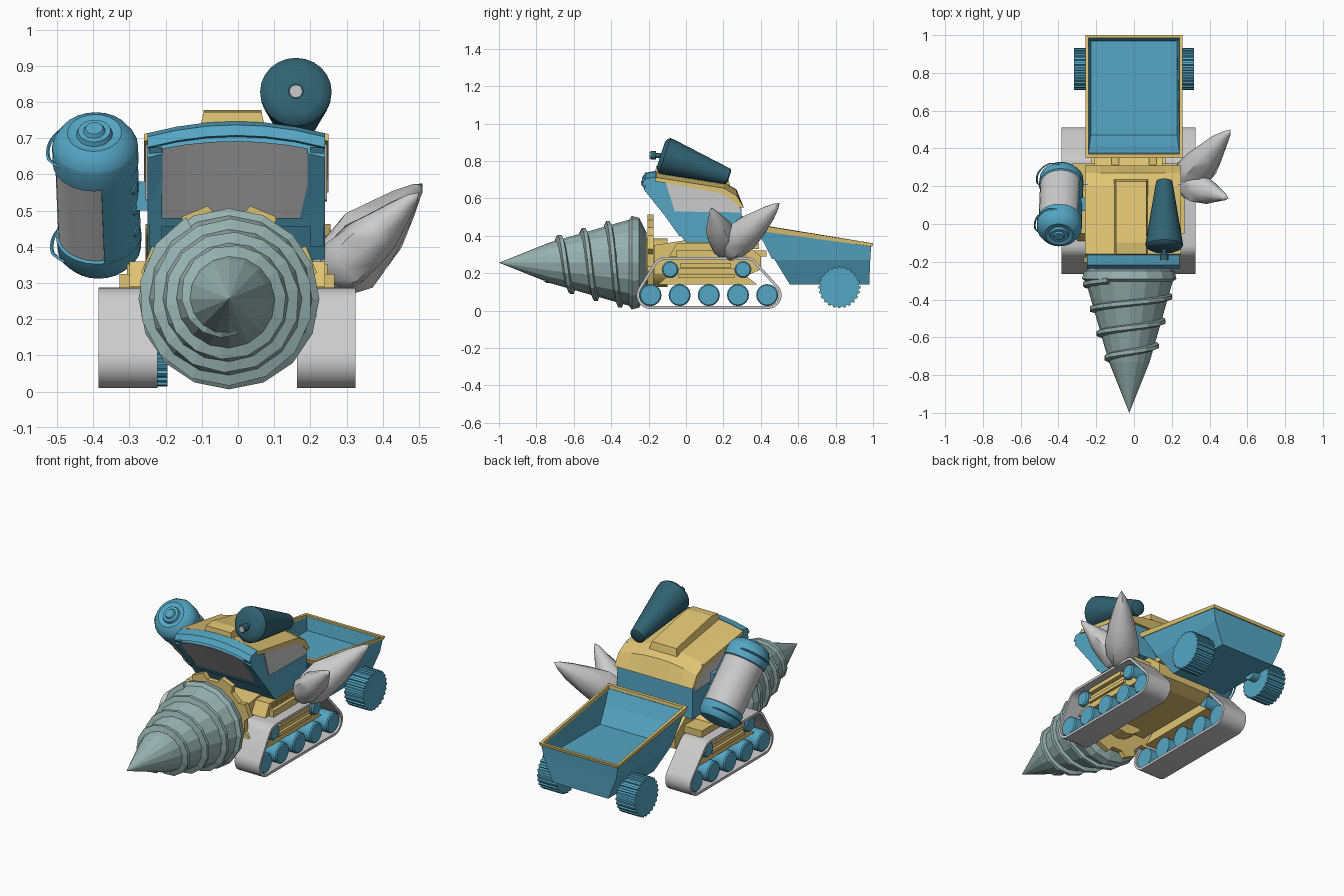
import bpy, bmesh, math, random
from mathutils import Vector

if "Cube" in bpy.data.objects:
    bpy.data.objects.remove(bpy.data.objects["Cube"])
random.seed(4)
pi, cos, sin = math.pi, math.cos, math.sin


def material(name, rgb):
    m = bpy.data.materials.new(name)
    m.diffuse_color = (*rgb, 1)
    m.use_nodes = True
    m.node_tree.nodes["Principled BSDF"].inputs["Base Color"].default_value = m.diffuse_color
    return m


BLUE = material("blue", (0.09, 0.38, 0.55))
DARK = material("dark_blue", (0.03, 0.12, 0.165))
YELLOW = material("yellow", (0.74, 0.55, 0.17))
TEAL = material("teal", (0.31, 0.45, 0.43))


def build(name, verts, faces, mat=None, smooth=0):
    me = bpy.data.meshes.new(name)
    me.from_pydata([tuple(v) for v in verts], [], faces)
    bm = bmesh.new()
    bm.from_mesh(me)
    bmesh.ops.remove_doubles(bm, verts=bm.verts, dist=1e-5)
    bmesh.ops.recalc_face_normals(bm, faces=bm.faces)
    bm.to_mesh(me)
    bm.free()
    if smooth:
        for p in me.polygons:
            p.use_smooth = True
        me.set_sharp_from_angle(angle=math.radians(smooth))
    if mat:
        me.materials.append(mat)
    ob = bpy.data.objects.new(name, me)
    bpy.context.collection.objects.link(ob)
    return ob


def loft(name, rings, mat=None, closed=False, smooth=0):
    """Skin a list of equally long closed rings of points."""
    n, k = len(rings[0]), len(rings)
    faces = []
    for i in range(k if closed else k - 1):
        a, b = i * n, (i + 1) % k * n
        faces += [(a + j, a + (j + 1) % n, b + (j + 1) % n, b + j) for j in range(n)]
    if not closed:
        faces += [tuple(range(n)), tuple(range((k - 1) * n, k * n))]
    return build(name, [p for r in rings for p in r], faces, mat, smooth)


def prism(name, pts, xs, mat=None, drop=0, smooth=0):
    """Extrude a (y, z) profile across x; drop arches the upper points."""
    c, h = (xs[0] + xs[-1]) / 2, (xs[-1] - xs[0]) / 2
    return loft(name, [[(x, y, z - (drop * ((x - c) / h) ** 2 if z > 0.6 else 0)) for y, z in pts]
                       for x in xs], mat, smooth=smooth)


def box(name, x0, x1, y0, y1, z0, z1, mat=None):
    return prism(name, [(y0, z0), (y1, z0), (y1, z1), (y0, z1)], [x0, x1], mat)


def lathe(name, prof, base, axis, n, mat=None, smooth=0, wobble=0):
    """Turn a (distance, radius) profile about an axis."""
    q = Vector(axis).to_track_quat('Z', 'Y')
    rings = []
    for t, r in prof:
        rings.append([])
        for i in range(n):
            a = 2 * pi * i / n
            rr = r * (1 + random.uniform(-wobble, wobble))
            rings[-1].append(Vector(base) + q @ Vector((rr * cos(a), rr * sin(a), t)))
    return loft(name, rings, mat, smooth=smooth)


def gear(y, z, r0, r1, teeth, turn=0):
    return [(y + r * cos(a), z + r * sin(a)) for k in range(teeth)
            for f, r in ((-.3, r0), (-.2, r1), (.2, r1), (.3, r0))
            for a in [(k + f) * 2 * pi / teeth + turn]]


# Drill with its spiral thread
DX, DZ = -0.025, 0.256
lathe("drill_cone", [(0, 0), (.27, .108), (.695, .23), (.71, .25), (.75, .24), (.79, .16)],
      (DX, -1, DZ), (0, 1, 0), 16, TEAL)
rings = []
for i in range(50):
    y = -0.75 + 0.45 * i / 49
    a = pi / 2 - (y + 0.68) / 0.13 * 2 * pi
    r = 0.108 + (y + 0.73) * 0.28
    lift = 0.027 * min(1, i / 6)
    rings.append([(DX + q * cos(a), y + d, DZ + q * sin(a))
                  for d, q in ((-.02, r - .012), (-.008, r + lift), (.012, r + lift), (.022, r - .004))])
loft("drill_thread", rings, TEAL)
# Toothed collar and hub behind the drill
collar = prism("drill_collar", gear(0, 0, .215, .25, 8, pi / 8), [-.015, .015], YELLOW)
collar.rotation_euler = (0, 0, pi / 2)
collar.location = (DX, -0.19, 0.27)
lathe("drill_hub", [(0, .13), (.13, .13)], (DX, -0.23, DZ), (0, 1, 0), 16, YELLOW, 40)

# Chassis, hood and louvred sides
CX = -0.03
prism("chassis", [(-.17, .19), (.33, .19), (.40, .22), (.40, .29), (.3, .37), (.02, .38), (-.17, .35)],
      [CX - .18, CX + .18], YELLOW)
for s in (-1, 1):
    def side(a, b):
        return sorted((CX + s * a, CX + s * b))
    box("fender", *side(.17, .297), -.05, .32, .285, .325, YELLOW)
    prism("louvre_box", [(-.09, .29), (.24, .29), (.18, .36), (-.05, .36)], side(.17, .27), YELLOW)
    for k in range(9):
        y = -.03 + k * .023
        box("louvre_slat", *side(.265, .277), y, y + .012, .31, .352, YELLOW)
    # Tracks: a belt hull around four corner circles
    corners = [(-.19, .083), (.437, .083), (.32, .213), (-.11, .213)]
    def hull(r):
        out = []
        for i in range(48):
            d = Vector((cos(i * pi / 24 + .03), sin(i * pi / 24 + .03)))
            c = max(corners, key=lambda c: d.dot(Vector(c)))
            out.append(Vector(c) + d * r)
        return out
    x0, x1 = side(.193, .355)
    o, n = hull(.074), hull(.059)
    loft("track_belt", [[(x, p.x, p.y) for p in pts] for x, pts in ((x0, o), (x1, o), (x1, n), (x0, n))],
         None, closed=True, smooth=30)
    for k in range(5):
        lathe("road_wheel", [(0, .059), (.135, .059), (.142, .053)],
              (CX + s * .205, -.19 + k * .156, .083), (s, 0, 0), 16, BLUE, 35)
    for y in (-.085, .305):
        lathe("return_wheel", [(0, .045), (.12, .045), (.128, .038)],
              (CX + s * .205, y, .22), (s, 0, 0), 14, BLUE, 35)
    prism("track_frame", [(-.15, .14), (.38, .14), (.27, .225), (-.05, .225)], side(.18, .31), YELLOW)
    box("track_frame_rail", *side(.30, .325), -.04, .26, .175, .195, YELLOW)
    box("track_frame_top", *side(.18, .33), -.03, .24, .23, .255, YELLOW)

# Cab, undercut at the front and arched on top
XS = [-.25, -.17, -.085, -.005, .075, .16, .24]
prism("cab", [(0, .365), (-.225, .68), (-.205, .73), (-.16, .742), (.2, .672), (.27, .63), (.295, .56), (.3, .365)],
      XS, BLUE, drop=.033)
prism("roof", [(-.165, .725), (-.16, .745), (.2, .688), (.27, .648), (.31, .55), (.285, .55), (.25, .62), (.19, .66)],
      [x * 1.04 for x in XS], YELLOW, drop=.033)
hatch = [(-.165, .73, .09), (-.16, .772, .08), (-.10, .778, .08), (.225, .712, .08), (.235, .67, .09)]
loft("roof_hatch", [[(-.015 + s * (.09 if z < .74 and y < .2 and y < -.1 else w), y, z) for y, z, w in hatch]
                    for s in (-1, 1)], YELLOW)
prism("visor", [(-.21, .703), (-.236, .708), (-.218, .737), (-.163, .747), (-.16, .72)],
      XS, BLUE, drop=.033)


def front(z, out):
    return (-.225 * (z - .365) / .315 - out, z)


prism("windscreen", [front(.48, 0), front(.48, .006), front(.692, .006), front(.692, 0)],
      [x * .82 - .004 for x in XS], None, drop=.02)
prism("windscreen_sill", [front(.455, 0), front(.455, .012), front(.48, .012), front(.48, 0)], [-.215, .205], BLUE)
for x in (-.228, .218):
    prism("windscreen_post", [front(.40, 0), front(.40, .012), front(.675, .012), front(.675, 0)],
          [x - .018, x + .018], BLUE)
for x in (-.25, .24):
    prism("side_window", [(-.06, .53), (-.11, .688), (.21, .655), (.27, .6), (.293, .525)],
          [x - .006, x + .006], None)

# Roof cannon
axis = Vector((0, .35, -.115))
lathe("roof_cannon", [(-.01, .07), (0, .09), (.012, .099), (.03, .098), (.37, .043), (.375, .03)],
      (.16, -.125, .832), axis, 24, DARK, 35)
lathe("cannon_knob", [(0, .013), (.05, .013), (.05, .022), (.08, .022)], (.16, -.11, .83), (0, -1, 0), 12, DARK, 35)
lathe("cannon_knob_tip", [(0, .018), (.006, .018)], (.16, -.19, .83), (0, -1, 0), 12)

# Slanted tank on the left side of the cab
ax = Vector((-.03, -.67, .72)).normalized()
low = Vector((-.39, .098, .55)) - ax * .245
lathe("tank_body", [(.05, .112), (.40, .112)], low, ax, 24, None, 35)
lathe("tank_base", [(0, .07), (.008, .095), (.035, .115), (.085, .119), (.09, .112)], low, ax, 24, BLUE, 35)
lathe("tank_cap", [(.355, .112), (.36, .119), (.42, .119), (.43, .115), (.455, .10), (.47, .075), (.465, .06),
                   (.465, .05), (.478, .045), (.478, .03), (.488, .024)], low, ax, 24, BLUE, 35)
q = ax.to_track_quat('Z', 'Y')
right = q.inverted() @ Vector((1, -.35, -.3))
mid = math.atan2(right.y, right.x)
rings = [[low + q @ Vector((r * cos(mid + d), r * sin(mid + d), t))
          for t, r in ((.08, .11), (.08, .117), (.37, .117), (.37, .11))]
         for d in [-1 + k * .2 for k in range(11)]]
loft("tank_panel", rings, BLUE, smooth=35)
for t in (.14, .22, .30):
    p = low + ax * t + (q @ Vector((right.x, right.y, 0))).normalized() * .112
    lathe("tank_gauge", [(0, .018), (.008, .015)], p, p - low - ax * t, 12, BLUE)
for t in (.045, .40):
    rings = []
    c = low + ax * t
    for k in range(17):
        d = mid + pi + (k - 8) * .13
        u = q @ Vector((cos(d), sin(d), 0))
        r = .113 + .018 * min(1, (8 - abs(k - 8)) / 3)
        rings.append([c + u * (r + .005 * cos(b)) + ax * .005 * sin(b) for b in (0, pi / 2, pi, 3 * pi / 2)])
    loft("tank_handle", rings, BLUE)
box("tank_bracket", -.30, -.24, .07, .14, .5, .58, BLUE)

# Rock spikes on the right side
for base, tip, r in (((.25, .20, .305), (.51, .50, .575), .092), ((.25, .22, .31), (.50, .135, .55), .075)):
    v = Vector(tip) - Vector(base)
    L = v.length
    lathe("rock_spike", [(0, r * .3), (.06 * L, r * .75), (.2 * L, r), (.38 * L, r * 1.03), (.56 * L, r * .85),
                         (.78 * L, r * .5), (.93 * L, r * .22), (L, 0)], base, v, 9, None, 45, wobble=.1)


# Trailer: open tub, rim, hitch and wheels
def rect(h, y0, z0, y1, z1):
    return [(-h, y0, z0), (h, y0, z0), (h, y1, z1), (-h, y1, z1)]


loft("trailer_tub", [rect(.18, .555, .14, .98, .14), rect(.235, .475, .27, .985, .27), rect(.25, .365, .445, .99, .35),
                     rect(.242, .375, .445, .982, .35), rect(.228, .46, .275, .97, .275)], BLUE)
loft("trailer_rim", [rect(.253, .362, .43, .996, .343), rect(.256, .35, .463, 1, .36),
                     rect(.241, .37, .463, .984, .36), rect(.241, .374, .43, .984, .343)], YELLOW, closed=True)
box("hitch", -.07, .07, .28, .43, .29, .32, YELLOW)
for x in (-.12, .08):
    box("hitch_arm", x, x + .04, .28, .39, .33, .36, YELLOW)
for s in (-1, 1):
    prism("trailer_wheel", gear(.82, .125, .104, .112, 24), sorted((s * .195, s * .317)), BLUE)
    lathe("wheel_stub", [(0, .04), (.06, .04)], (s * .15, .82, .15), (s, 0, 0), 12, BLUE, 30)
